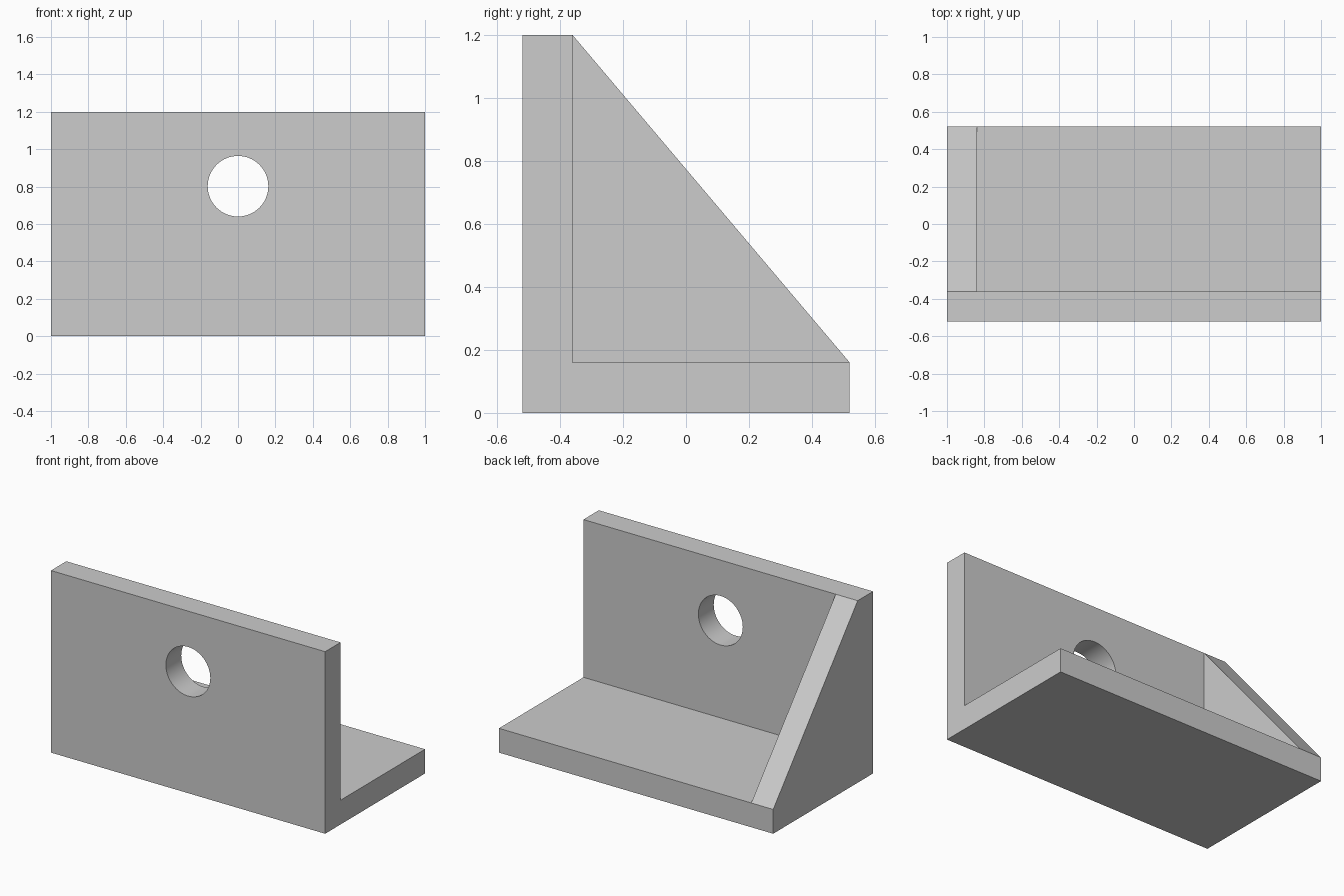
import bpy
import bmesh
import math

cube = bpy.data.objects.get("Cube")
if cube:
    bpy.data.objects.remove(cube, do_unlink=True)

# Main dimensions
HALF_W, HALF_D, HEIGHT, THICK = 1.0, 0.52, 1.2, 0.16
WALL_Y = -HALF_D + THICK
RIB_X = -HALF_W + THICK

grey = bpy.data.materials.new("light_grey")
grey.use_nodes = True
colour = (0.604, 0.604, 0.604, 1)
grey.diffuse_color = colour
grey.node_tree.nodes["Principled BSDF"].inputs["Base Color"].default_value = colour

# L-shaped side section; the rib section leaves out the inner corner
section = [(-HALF_D, 0), (HALF_D, 0), (HALF_D, THICK),
           (WALL_Y, THICK), (WALL_Y, HEIGHT), (-HALF_D, HEIGHT)]
INNER = 3

bm = bmesh.new()
open_end, rib_inner, rib_outer = [
    [bm.verts.new((x, y, z)) for y, z in section]
    for x in (HALF_W, RIB_X, -HALF_W)]


def loft(a, b):
    for i in range(len(a)):
        j = (i + 1) % len(a)
        bm.faces.new((a[i], a[j], b[j], b[i]))


def without_inner(ring):
    return ring[:INNER] + ring[INNER + 1:]


# Base and wall, then the triangular rib closing one end
loft(open_end, rib_inner)
loft(without_inner(rib_inner), without_inner(rib_outer))
bm.faces.new(open_end)
bm.faces.new(rib_inner[INNER - 1:INNER + 2])
bm.faces.new(without_inner(rib_outer))
bm.verts.remove(rib_outer[INNER])

# Merge coplanar faces into clean flats
bmesh.ops.dissolve_limit(bm, angle_limit=math.radians(1),
                         verts=bm.verts[:], edges=bm.edges[:])
bmesh.ops.recalc_face_normals(bm, faces=bm.faces[:])
mesh = bpy.data.meshes.new("angle_bracket")
bm.to_mesh(mesh)
bm.free()
mesh.materials.append(grey)
bracket = bpy.data.objects.new("angle_bracket", mesh)
bpy.context.collection.objects.link(bracket)

# Round hole through the wall
bpy.ops.mesh.primitive_cylinder_add(
    vertices=64, radius=0.162, depth=0.4,
    location=(0, -HALF_D + THICK / 2, 0.802), rotation=(math.pi / 2, 0, 0))
cutter = bpy.context.object
cutter.name = "hole_cutter"
cutter.hide_render = True
cutter.data.materials.append(grey)

bpy.ops.object.select_all(action="DESELECT")
bracket.select_set(True)
bpy.context.view_layer.objects.active = bracket
hole = bracket.modifiers.new("hole", "BOOLEAN")
hole.operation = "DIFFERENCE"
hole.solver = "EXACT"
hole.object = cutter
bpy.ops.object.modifier_apply(modifier=hole.name)
bpy.data.objects.remove(cutter, do_unlink=True)
bpy.ops.object.shade_smooth_by_angle(angle=math.radians(30))
